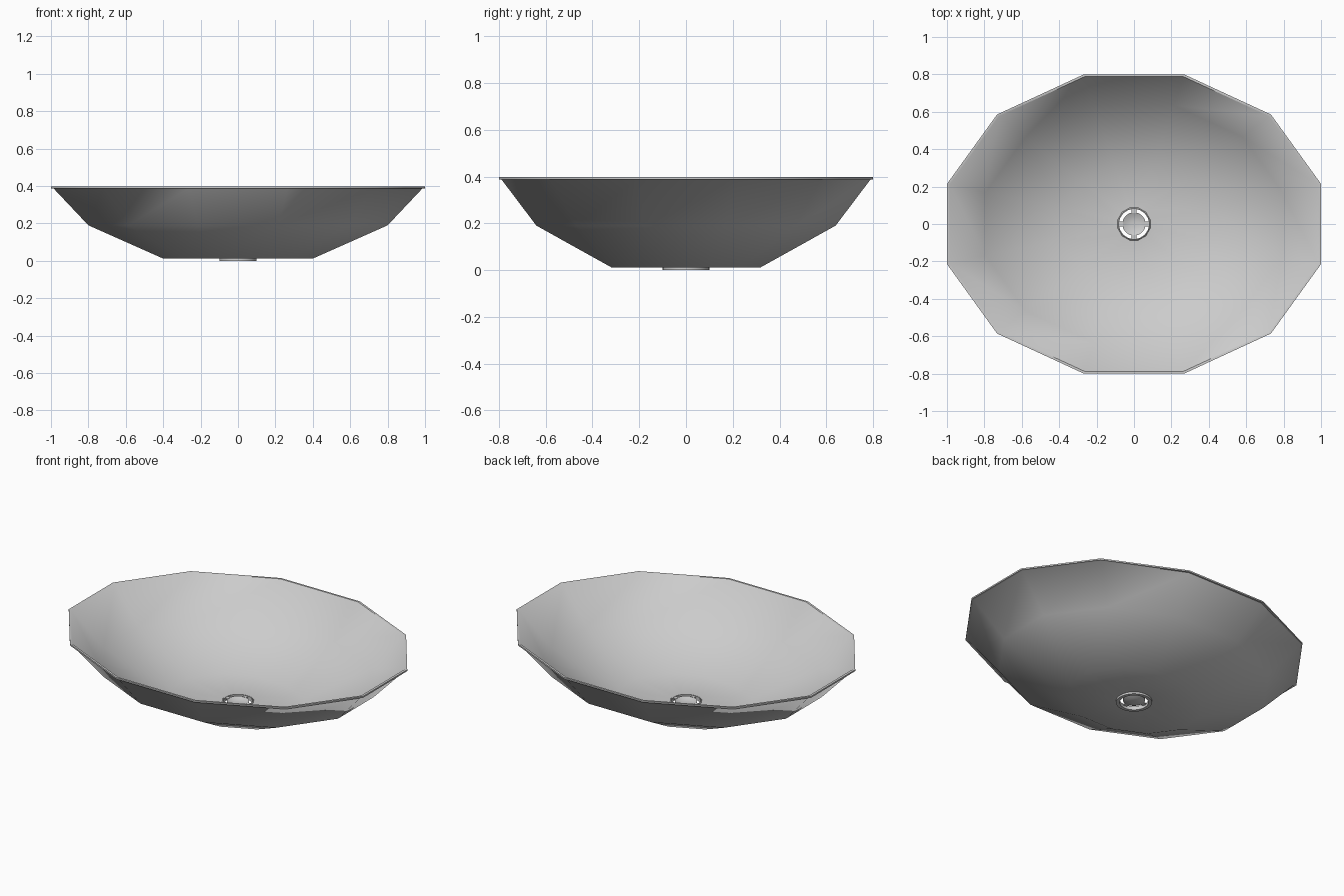
import bpy, bmesh, math

if "Cube" in bpy.data.objects:
    bpy.data.objects.remove(bpy.data.objects["Cube"])

RX, RY = 1.0353, 0.8282   # rim radii measured to the corners


def material(name, v):
    m = bpy.data.materials.new(name)
    m.diffuse_color = (v, v, v, 1)
    m.use_nodes = True
    m.node_tree.nodes["Principled BSDF"].inputs["Base Color"].default_value = m.diffuse_color
    return m


grey = material("light_grey", 0.6)


def finish(name, bm, angle):
    bmesh.ops.recalc_face_normals(bm, faces=bm.faces[:])
    me = bpy.data.meshes.new(name)
    bm.to_mesh(me)
    bm.free()
    ob = bpy.data.objects.new(name, me)
    bpy.context.collection.objects.link(ob)
    me.materials.append(grey)
    bpy.ops.object.select_all(action='DESELECT')
    ob.select_set(True)
    bpy.context.view_layer.objects.active = ob
    bpy.ops.object.shade_smooth_by_angle(angle=math.radians(angle))
    return ob


def bridge(bm, rings, closed):
    n = len(rings[0])
    pairs = list(zip(rings, rings[1:]))
    if closed:
        pairs.append((rings[-1], rings[0]))
    for a, b in pairs:
        for i in range(n):
            j = (i + 1) % n
            bm.faces.new((a[i], a[j], b[j], b[i]))


def ring(bm, rx, ry, z, n, start=0.0):
    return [bm.verts.new((rx * math.cos(start + math.tau * i / n),
                          ry * math.sin(start + math.tau * i / n), z)) for i in range(n)]


# Basin: twelve-sided oval shell with a thin lip and a round drain opening
bm = bmesh.new()
hole = 0.09
profile = [(0.4, 0.012), (0.8, 0.19), (0.987, 0.388), (1.0, 0.388),   # outside
           (1.0, 0.397), (0.985, 0.397), (0.793, 0.197), (0.396, 0.02)]  # inside
rings = [ring(bm, hole, hole, 0.012, 12, math.pi / 12)]
rings += [ring(bm, RX * s, RY * s, z, 12, math.pi / 12) for s, z in profile]
rings.append(ring(bm, hole, hole, 0.02, 12, math.pi / 12))
bridge(bm, rings, True)
finish("basin", bm, 50)

# Drain collar: flanged ring below and above the floor
bm = bmesh.new()
collar = [(0.08, 0.0), (0.1, 0.0), (0.1, 0.012), (0.086, 0.02), (0.084, 0.023), (0.08, 0.023)]
bridge(bm, [ring(bm, r, r, z, 32) for r, z in collar], True)
finish("drain_collar", bm, 50)

# Strainer: shallow dished disc
bm = bmesh.new()
dish = [(0.015, 0.008), (0.04, 0.011), (0.062, 0.021), (0.062, 0.015), (0.04, 0.005), (0.015, 0.002)]
rings = [ring(bm, r, r, z, 32) for r, z in dish]
bridge(bm, rings, False)
bm.faces.new(rings[0])
bm.faces.new(rings[-1])
finish("strainer_disc", bm, 50)

# Four bridges that leave curved slots between disc and collar
bm = bmesh.new()
for k in range(4):
    new = bmesh.ops.create_cube(bm, size=1)["verts"]
    for v in new:
        r, t, z = 0.071 + v.co.x * 0.024, v.co.y * 0.026, 0.018 + v.co.z * 0.006
        a = k * math.pi / 2
        v.co = (r * math.cos(a) - t * math.sin(a), r * math.sin(a) + t * math.cos(a), z)
finish("strainer_bridges", bm, 30)
